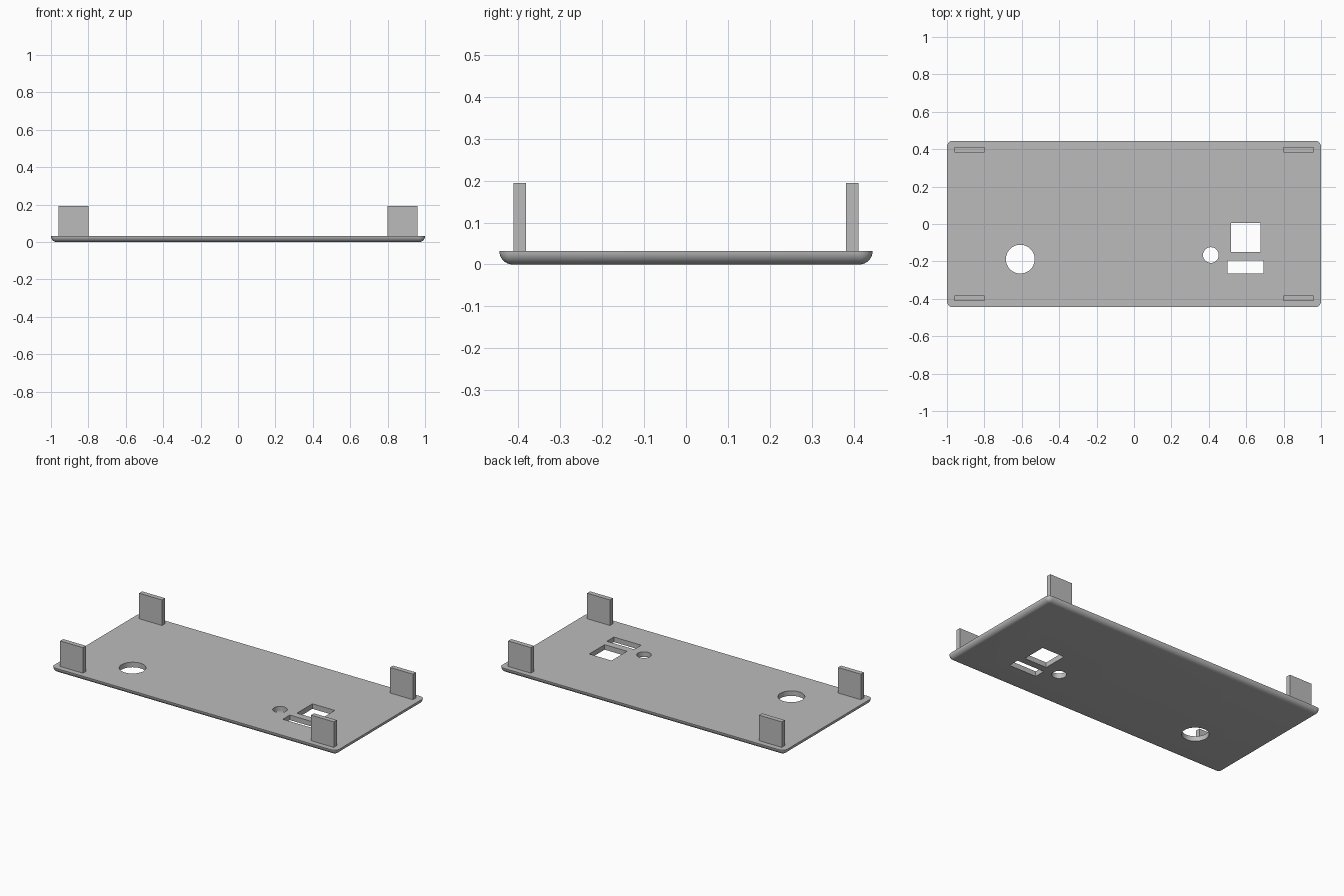
import bpy
import bmesh
from math import radians
from mathutils import Vector

default_cube = bpy.data.objects.get("Cube")
if default_cube:
    bpy.data.objects.remove(default_cube, do_unlink=True)

THICK = 0.032
HALF_X, HALF_Y = 1.0, 0.445

grey = bpy.data.materials.new("plain_grey")
grey.use_nodes = True
grey.diffuse_color = (0.5, 0.5, 0.5, 1)
grey.node_tree.nodes["Principled BSDF"].inputs["Base Color"].default_value = (0.5, 0.5, 0.5, 1)


def make_object(name, bm):
    mesh = bpy.data.meshes.new(name)
    bm.to_mesh(mesh)
    bm.free()
    obj = bpy.data.objects.new(name, mesh)
    bpy.context.collection.objects.link(obj)
    mesh.materials.append(grey)
    return obj


def box_mesh(low, high):
    low, high = Vector(low), Vector(high)
    bm = bmesh.new()
    bmesh.ops.create_cube(bm, size=1)
    bmesh.ops.scale(bm, vec=high - low, verts=bm.verts)
    bmesh.ops.translate(bm, vec=(low + high) / 2, verts=bm.verts)
    return bm


def cylinder_mesh(x, y, radius):
    bm = bmesh.new()
    bmesh.ops.create_cone(bm, cap_ends=True, segments=48, radius1=radius, radius2=radius, depth=0.2)
    bmesh.ops.translate(bm, vec=(x, y, 0), verts=bm.verts)
    return bm


# Panel with rounded lower rim and corners, flat top
bm = box_mesh((-HALF_X, -HALF_Y, 0), (HALF_X, HALF_Y, THICK))
rim = [e for e in bm.edges if min(v.co.z for v in e.verts) < THICK / 2]
bmesh.ops.bevel(bm, geom=rim, offset=THICK * 0.99, offset_type='OFFSET',
                segments=8, profile=0.5, affect='EDGES')
panel = make_object("panel", bm)

# Openings: two round, one square, one slot
cutters = [
    make_object("large_round_cutter", cylinder_mesh(-0.608, -0.188, 0.077)),
    make_object("small_round_cutter", cylinder_mesh(0.411, -0.166, 0.042)),
    make_object("square_cutter", box_mesh((0.519, -0.15, -0.1), (0.676, 0.005, 0.1))),
    make_object("slot_cutter", box_mesh((0.5, -0.265, -0.1), (0.692, -0.195, 0.1))),
]
for cutter in cutters:
    cutter.hide_render = True
    cut = panel.modifiers.new(cutter.name, 'BOOLEAN')
    cut.operation = 'DIFFERENCE'
    cut.solver = 'EXACT'
    cut.object = cutter

# Apply the cuts and drop the cutters
bpy.context.view_layer.update()
evaluated = panel.evaluated_get(bpy.context.evaluated_depsgraph_get())
cut_mesh = bpy.data.meshes.new_from_object(evaluated)
panel.modifiers.clear()
panel.data = cut_mesh
for cutter in cutters:
    bpy.data.objects.remove(cutter, do_unlink=True)

bpy.ops.object.select_all(action='DESELECT')
panel.select_set(True)
bpy.context.view_layer.objects.active = panel
bpy.ops.object.shade_smooth_by_angle(angle=radians(30))

# Upright clip tabs at the four corners
for side, sx in (("left", 1), ("right", -1)):
    for end, sy in (("front", -1), ("back", 1)):
        xs = sorted((sx * 0.8, sx * 0.96))
        ys = sorted((sy * 0.381, sy * 0.411))
        make_object(f"{end}_{side}_tab",
                    box_mesh((xs[0], ys[0], THICK - 0.004), (xs[1], ys[1], 0.194)))
